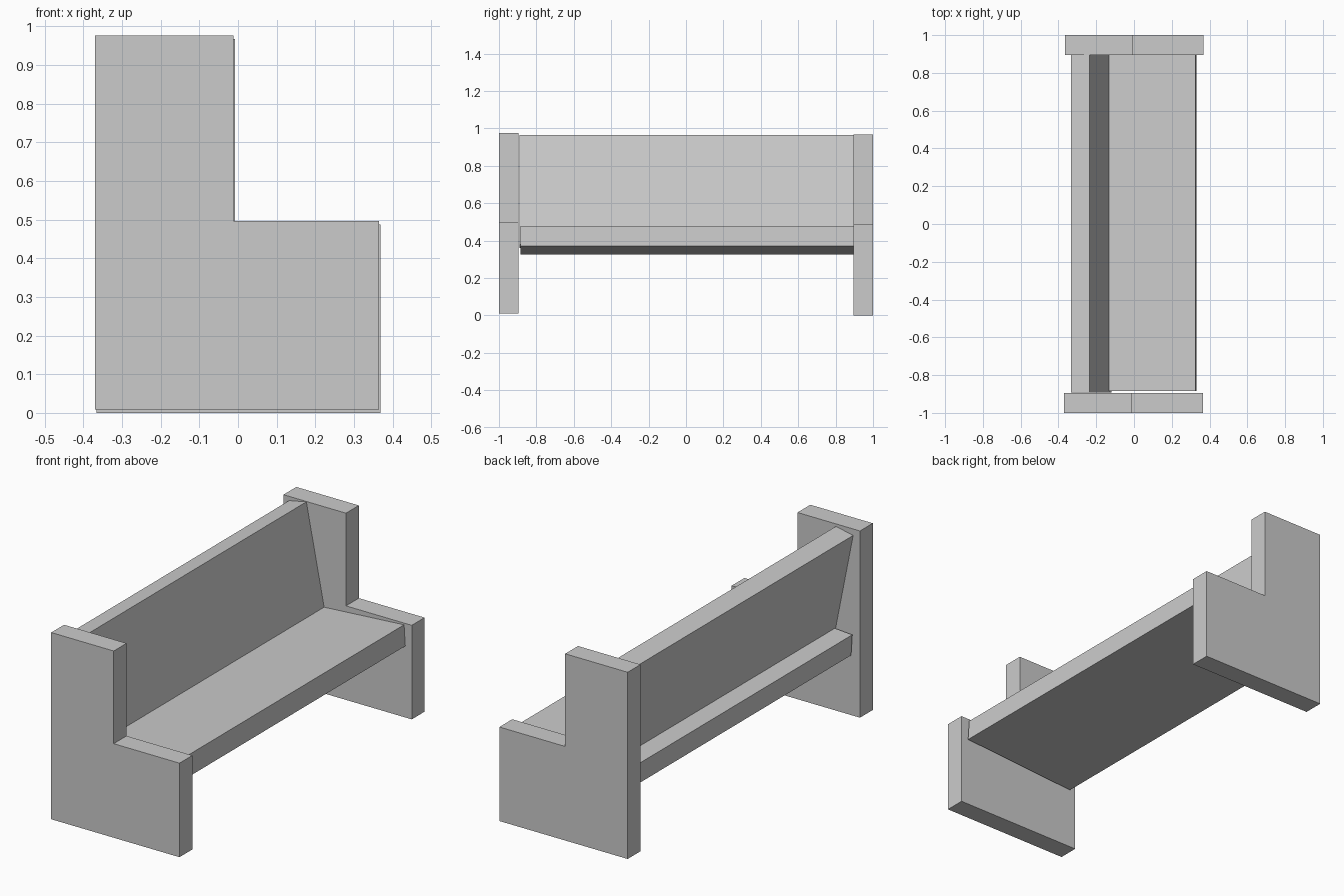
import bpy

if "Cube" in bpy.data.objects:
    bpy.data.objects.remove(bpy.data.objects["Cube"])


def extrude_y(name, profile, y0, y1):
    """Solid from an (x, z) profile, counter-clockwise seen from the front."""
    n = len(profile)
    verts = [(x, y, z) for y in (y0, y1) for x, z in profile]
    faces = [tuple(range(n)), tuple(range(2 * n - 1, n - 1, -1))]
    for i in range(n):
        j = (i + 1) % n
        faces.append((j, i, n + i, n + j))
    mesh = bpy.data.meshes.new(name)
    mesh.from_pydata(verts, [], faces)
    obj = bpy.data.objects.new(name, mesh)
    bpy.context.collection.objects.link(obj)
    return obj


def rect(x0, x1, z0, z1):
    return [(x0, z0), (x1, z0), (x1, z1), (x0, z1)]


# End panels: wide lower block with a narrower block behind the armrest.
# The near panel sits very slightly higher and further left than the far one.
for side, y0, y1, dx, dz in (("near", -1.0, -0.895, -0.002, 0.009),
                             ("far", 0.895, 1.0, 0.002, 0.0)):
    extrude_y(side + "_lower_panel", rect(-0.368 + dx, 0.367 + dx, dz, 0.487 + dz), y0, y1)
    extrude_y(side + "_upper_panel", rect(-0.368 + dx, -0.01 + dx, 0.487 + dz, 0.967 + dz), y0, y1)

# Seat board, sloping down toward the backrest
extrude_y("seat", [(-0.327, 0.325), (0.332, 0.37), (0.325, 0.478), (-0.334, 0.433)],
          -0.884, 0.896)

# Reclined backrest, its foot sunk into the seat
extrude_y("backrest", [(-0.218, 0.36), (-0.12, 0.38), (-0.235, 0.965), (-0.334, 0.945)],
          -0.891, 0.896)
